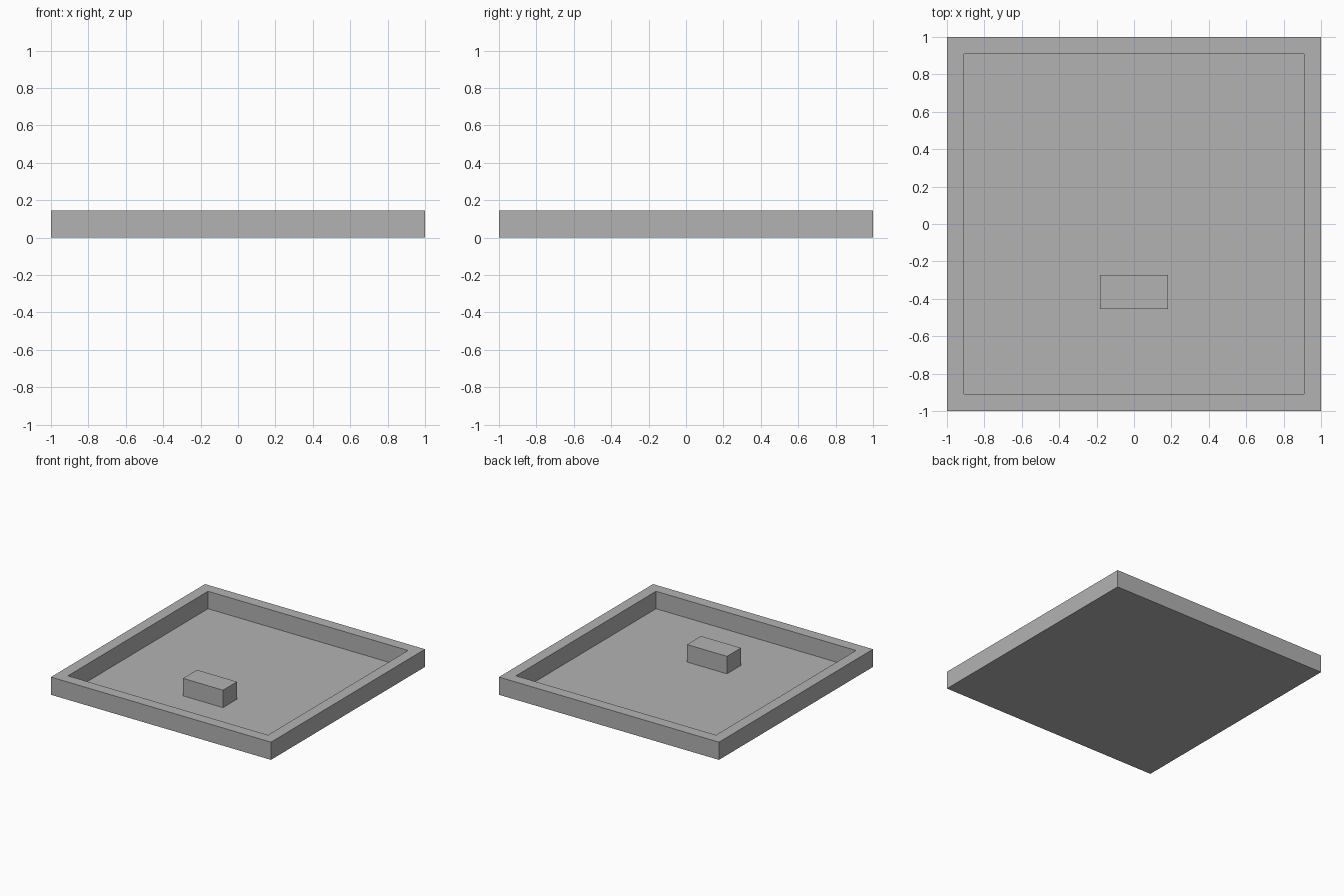
import bpy
import bmesh
from mathutils import Matrix, Vector

default_cube = bpy.data.objects.get("Cube")
if default_cube:
    bpy.data.objects.remove(default_cube, do_unlink=True)

UNIT = 1 / 11          # wall thickness
HEIGHT = 1.6 * UNIT    # wall and block height
FLOOR = 0.002          # thin floor

grey = bpy.data.materials.new("plain_grey")
colour = (0.448, 0.448, 0.448, 1)
grey.diffuse_color = colour
grey.use_nodes = True
grey.node_tree.nodes["Principled BSDF"].inputs["Base Color"].default_value = colour


def add_box(bm, low, high):
    low, high = Vector(low), Vector(high)
    place = Matrix.Translation((low + high) / 2) @ Matrix.Diagonal((*(high - low), 1))
    bmesh.ops.create_cube(bm, size=1, matrix=place)


def finish(name, bm):
    mesh = bpy.data.meshes.new(name)
    bm.to_mesh(mesh)
    bm.free()
    mesh.materials.append(grey)
    obj = bpy.data.objects.new(name, mesh)
    bpy.context.collection.objects.link(obj)


# Square tray: inset the top face, then push it down to form the floor
bm = bmesh.new()
add_box(bm, (-1, -1, 0), (1, 1, HEIGHT))
bm.normal_update()
top = max(bm.faces, key=lambda f: f.calc_center_median().z)
bmesh.ops.inset_region(bm, faces=[top], thickness=UNIT, use_even_offset=True)
inner = bmesh.ops.extrude_discrete_faces(bm, faces=[top])["faces"][0]
bmesh.ops.translate(bm, verts=inner.verts, vec=(0, 0, FLOOR - HEIGHT))
bmesh.ops.recalc_face_normals(bm, faces=bm.faces)
finish("walled_tray", bm)

# Block standing on the floor toward the front
bm = bmesh.new()
add_box(bm, (-2 * UNIT, -5 * UNIT, FLOOR), (2 * UNIT, -3 * UNIT, HEIGHT))
finish("floor_block", bm)
